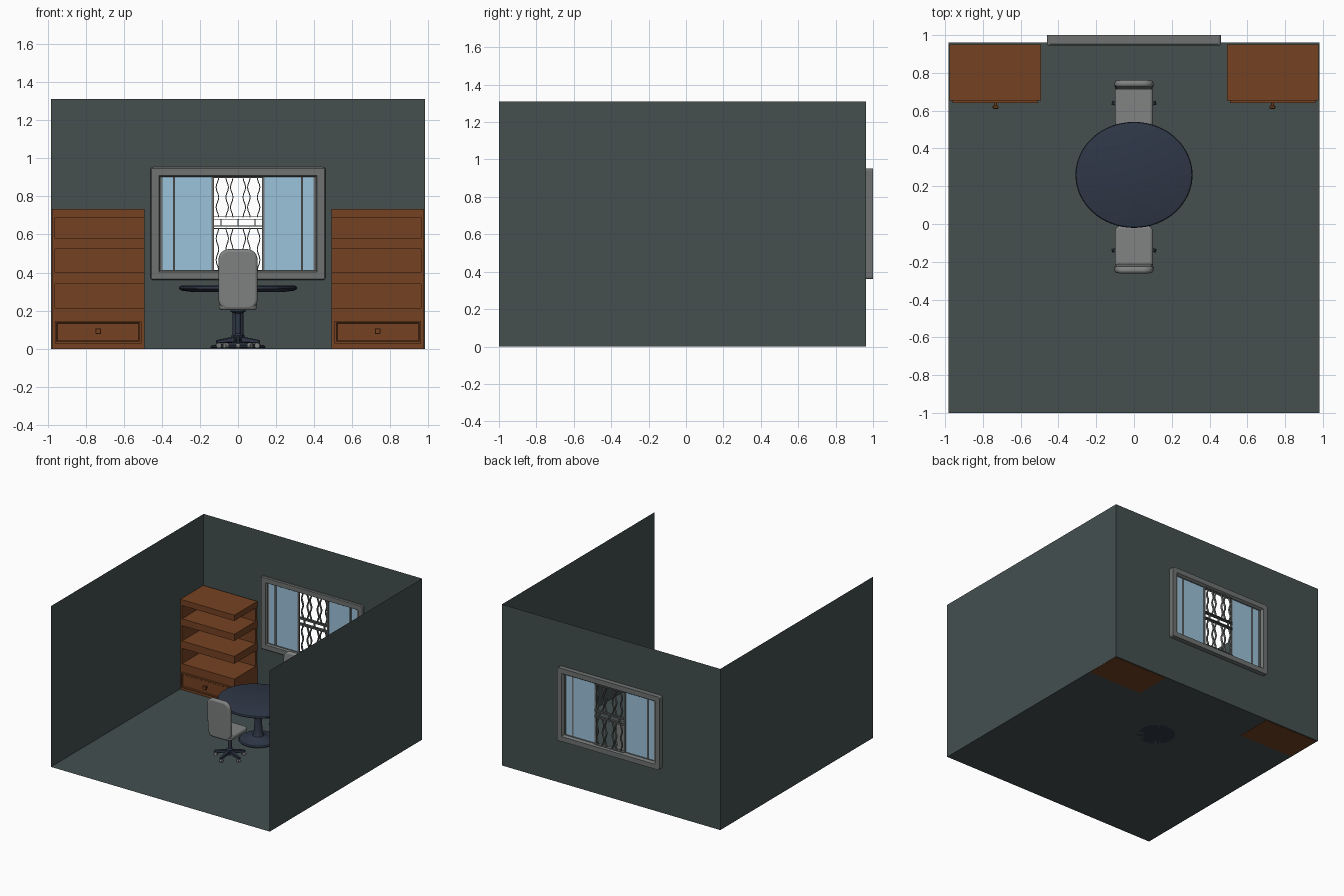
import bpy, bmesh, math
from mathutils import Matrix, Vector

if "Cube" in bpy.data.objects:
    bpy.data.objects.remove(bpy.data.objects["Cube"])


def material(name, r, g, b):
    m = bpy.data.materials.new(name)
    m.diffuse_color = (r, g, b, 1)
    m.use_nodes = True
    m.node_tree.nodes["Principled BSDF"].inputs["Base Color"].default_value = m.diffuse_color
    return m


WALL = material("slate wall", 0.058, 0.078, 0.078)
WOOD = material("brown wood", 0.178, 0.055, 0.016)
NAVY = material("dark navy", 0.028, 0.038, 0.062)
CHAIR = material("chair grey", 0.22, 0.225, 0.225)
FRAME = material("frame grey", 0.16, 0.17, 0.17)
GLASS = material("pale blue glass", 0.33, 0.54, 0.70)


def finish(name, bm, mat, bevel=0, segs=3, smooth=False, matrix=None, recalc=True):
    if recalc:
        bmesh.ops.recalc_face_normals(bm, faces=bm.faces)
    if matrix:
        bm.transform(matrix)
    me = bpy.data.meshes.new(name)
    bm.to_mesh(me)
    bm.free()
    ob = bpy.data.objects.new(name, me)
    bpy.context.collection.objects.link(ob)
    me.materials.append(mat)
    if bevel:
        b = ob.modifiers.new("bevel", 'BEVEL')
        b.width, b.segments, b.limit_method = bevel, segs, 'ANGLE'
        b.angle_limit = math.radians(40)
    if smooth:
        bpy.context.view_layer.objects.active = ob
        ob.select_set(True)
        bpy.ops.object.shade_smooth_by_angle(angle=math.radians(40))
        ob.select_set(False)
    return ob


def add_box(bm, x0, x1, y0, y1, z0, z1):
    m = Matrix.Translation(((x0 + x1) / 2, (y0 + y1) / 2, (z0 + z1) / 2)) @ \
        Matrix.Diagonal((abs(x1 - x0), y1 - y0, z1 - z0, 1))
    bmesh.ops.create_cube(bm, size=1, matrix=m)


def boxes(name, mat, *dims, **kw):
    bm = bmesh.new()
    for d in dims:
        add_box(bm, *d)
    return finish(name, bm, mat, **kw)


def lathe(name, mat, profile, matrix, n=48):
    bm = bmesh.new()
    vs = [bm.verts.new((r, 0, z)) for r, z in profile]
    es = [bm.edges.new(p) for p in zip(vs, vs[1:])]
    bmesh.ops.spin(bm, geom=vs + es, cent=(0, 0, 0), axis=(0, 0, 1),
                   angle=math.tau, steps=n)
    bmesh.ops.remove_doubles(bm, verts=bm.verts, dist=1e-5)
    return finish(name, bm, mat, smooth=True, matrix=matrix)


def rounded_slab(name, mat, w, h, r, t, bevel, matrix):
    """Rounded rectangle w x h in local xy, extruded t along z from 0."""
    bm = bmesh.new()
    vs = []
    for k, (sx, sy) in enumerate([(1, 1), (-1, 1), (-1, -1), (1, -1)]):
        for i in range(7):
            a = math.pi / 2 * (k + i / 6)
            vs.append(bm.verts.new((sx * (w / 2 - r) + r * math.cos(a),
                                    sy * (h / 2 - r) + r * math.sin(a), 0)))
    f = bm.faces.new(vs)
    g = bmesh.ops.extrude_face_region(bm, geom=[f])['geom']
    bmesh.ops.translate(bm, vec=(0, 0, t), verts=[v for v in g if isinstance(v, bmesh.types.BMVert)])
    return finish(name, bm, mat, bevel=bevel, smooth=True, matrix=matrix)


# Room: open sheets, back wall pierced for the window
X, Y0, Y1, H = 0.982, -1.0, 0.962, 1.31
WX, WZ0, WZ1 = 0.435, 0.385, 0.93


def sheets(name, *quads):
    bm = bmesh.new()
    for q in quads:
        bm.faces.new([bm.verts.new(p) for p in q])
    return finish(name, bm, WALL, recalc=False)


def back_quad(x0, x1, z0, z1):
    return [(x0, Y1, z0), (x1, Y1, z0), (x1, Y1, z1), (x0, Y1, z1)]


sheets("floor", [(-X, Y0, 0.003), (X, Y0, 0.003), (X, Y1, 0.003), (-X, Y1, 0.003)])
sheets("left_wall", [(-X, Y0, 0), (-X, Y1, 0), (-X, Y1, H), (-X, Y0, H)])
sheets("right_wall", [(X, Y1, 0), (X, Y0, 0), (X, Y0, H), (X, Y1, H)])
sheets("back_wall", back_quad(-X, -WX, 0, H), back_quad(WX, X, 0, H),
       back_quad(-WX, WX, 0, WZ0), back_quad(-WX, WX, WZ1, H))

# Window surround: swept ring with softened corners
bm = bmesh.new()
rings = []
for inset, y in [(0.006, 0.945), (0, 0.952), (0, 1.0), (0.04, 1.0), (0.05, 0.985), (0.05, 0.955), (0.044, 0.945)]:
    x, z0, z1 = 0.46 - inset, 0.36 + inset, 0.953 - inset
    rings.append([bm.verts.new(p) for p in [(-x, y, z0), (x, y, z0), (x, y, z1), (-x, y, z1)]])
for a, b in zip(rings, rings[1:] + rings[:1]):
    for i in range(4):
        j = (i + 1) % 4
        bm.faces.new((a[i], a[j], b[j], b[i]))
bmesh.ops.bevel(bm, geom=[e for e in bm.edges if e.verts[0] in rings[1] and e.verts[1] in rings[2]
                          or e.verts[0] in rings[2] and e.verts[1] in rings[1]],
                offset=0.015, segments=3, affect='EDGES', profile=0.5)
finish("window_surround", bm, FRAME)

# Sliding sashes and glass on each side of the open middle
for s, side in [(-1, "left"), (1, "right")]:
    bars = [(s * a - w / 2, s * a + w / 2, y, y + 0.016, 0.405, 0.91)
            for a, w, y in [(0.404, 0.014, 0.962), (0.336, 0.012, 0.958), (0.133, 0.013, 0.962)]]
    xa, xb = sorted((s * 0.13, s * 0.41))
    rails = [(xa, xb, 0.962, 0.978, z, z + 0.008) for z in (0.405, 0.902)]
    boxes(side + "_sash", FRAME, *bars, *rails)
    boxes(side + "_glass", GLASS, (xa, xb, 0.968, 0.972, 0.41, 0.905))

# Wrought grille: thin wavy ribbons in mirrored pairs, plus rails
bm = bmesh.new()


def ribbon(points):
    rows = [[bm.verts.new((x, y, z)) for y in (0.974, 0.99)] for x, z in points]
    for a, b in zip(rows, rows[1:]):
        bm.faces.new((a[0], a[1], b[1], b[0]))


for z0, z1 in [(0.41, 0.635), (0.69, 0.9)]:
    for cx in (-0.12, -0.045, 0.045, 0.12):
        for s in (-1, 1):
            if abs(cx + s * 0.018) > 0.13:
                continue
            ribbon([(cx + s * (0.012 + 0.007 * math.cos(i / 12 * 4 * math.pi)),
                     z0 + (z1 - z0) * i / 12) for i in range(13)])
for z in (0.412, 0.632, 0.645, 0.68, 0.693, 0.9):
    ribbon([(-0.13, z), (0.13, z)])
for cx in (-0.09, 0, 0.09):
    ribbon([(cx, 0.645), (cx, 0.68)])
g = finish("window_grille", bm, FRAME)
sol = g.modifiers.new("thickness", 'SOLIDIFY')
sol.thickness, sol.offset = 0.005, 0

# Bookcases: open fronts and open inner sides, drawer at the bottom
for s, side in [(-1, "left"), (1, "right")]:
    def span(a, b):
        return sorted((s * a, s * b))
    full, inner = span(0.492, 0.977), span(0.492, 0.963)
    shelves = [(*full, 0.655, 0.95, z0, z1) for z0, z1 in
               [(0.688, 0.735), (0.525, 0.58), (0.34, 0.40), (0.155, 0.215)]]
    boxes(side + "_bookcase_shelves", WOOD, *shelves)
    boxes(side + "_bookcase_back", WOOD, (*inner, 0.93, 0.949, 0.15, 0.72))
    boxes(side + "_bookcase_side", WOOD, (*span(0.962, 0.976), 0.657, 0.949, 0.15, 0.72))
    boxes(side + "_bookcase_base", WOOD, (*full, 0.656, 0.95, 0, 0.155))
    # drawer front with a recessed panel
    bm = bmesh.new()
    add_box(bm, *span(0.507, 0.962), 0.64, 0.66, 0.028, 0.147)
    bm.normal_update()
    front = [f for f in bm.faces if f.normal.y < -0.9]
    bmesh.ops.inset_region(bm, faces=front, thickness=0.014)
    bmesh.ops.inset_region(bm, faces=front, thickness=0.006, depth=-0.006)
    finish(side + "_drawer_front", bm, WOOD)
    k = s * 0.733
    boxes(side + "_drawer_knob", WOOD, (k - 0.008, k + 0.008, 0.625, 0.65, 0.085, 0.1),
          (k - 0.015, k + 0.015, 0.61, 0.627, 0.078, 0.107), bevel=0.003, segs=1)

# Table: oval top on a flared pedestal
TM = Matrix.Translation((0, 0.26, 0)) @ Matrix.Diagonal((1, 0.905, 1, 1))
lathe("table_top", NAVY, [(0, 0.298), (0.24, 0.298), (0.295, 0.305), (0.308, 0.313), (0.31, 0.32),
                          (0.306, 0.328), (0.295, 0.332), (0, 0.332)], TM, 64)
lathe("table_pedestal", NAVY, [(0, 0.003), (0.14, 0.003), (0.145, 0.01), (0.138, 0.018), (0.08, 0.026),
                               (0.042, 0.045), (0.03, 0.08), (0.028, 0.25), (0.045, 0.285),
                               (0.09, 0.3), (0, 0.3)], Matrix.Translation((0, 0.26, 0)))


# Swivel chairs, the second turned round to face the first
def chair(label, M):
    T = Matrix.Translation
    rounded_slab(label + "_seat", CHAIR, 0.2, 0.235, 0.03, 0.04, 0.014, M @ T((0, -0.127, 0.203)))
    lean = T((0, -0.218, 0.365)) @ Matrix.Rotation(math.radians(93), 4, 'X')
    rounded_slab(label + "_back", CHAIR, 0.205, 0.318, 0.055, 0.036, 0.014, M @ lean)
    C = M @ T((0, -0.105, 0))
    lathe(label + "_post", NAVY, [(0, 0.03), (0.026, 0.03), (0.026, 0.07), (0.015, 0.08), (0.015, 0.185),
                                  (0.04, 0.195), (0.04, 0.206), (0, 0.206)], C, 20)
    legs, feet = bmesh.new(), bmesh.new()
    for i in range(5):
        R = Matrix.Rotation(-math.pi / 2 + i * math.tau / 5, 4, 'Z')
        vs = [legs.verts.new(R @ Vector((x, sy * w, z))) for x, w, zs in
              [(0.01, 0.013, (0.035, 0.066)), (0.12, 0.009, (0.028, 0.045))]
              for sy, z in [(-1, zs[0]), (1, zs[0]), (1, zs[1]), (-1, zs[1])]]
        legs.faces.new(vs[:4])
        legs.faces.new(vs[4:])
        for j in range(4):
            k = (j + 1) % 4
            legs.faces.new((vs[j], vs[k], vs[k + 4], vs[j + 4]))
        bmesh.ops.create_cone(feet, cap_ends=True, segments=14, radius1=0.014, radius2=0.014, depth=0.02,
                              matrix=R @ T((0.108, 0, 0.017)) @ Matrix.Rotation(math.pi / 2, 4, 'X'))
    finish(label + "_star_legs", legs, NAVY, bevel=0.003, segs=1, matrix=C)
    finish(label + "_casters", feet, CHAIR, smooth=True, matrix=C)


chair("front_chair", Matrix.Identity(4))
chair("rear_chair", Matrix.Translation((0, 0.5, 0)) @ Matrix.Rotation(math.pi, 4, 'Z'))
